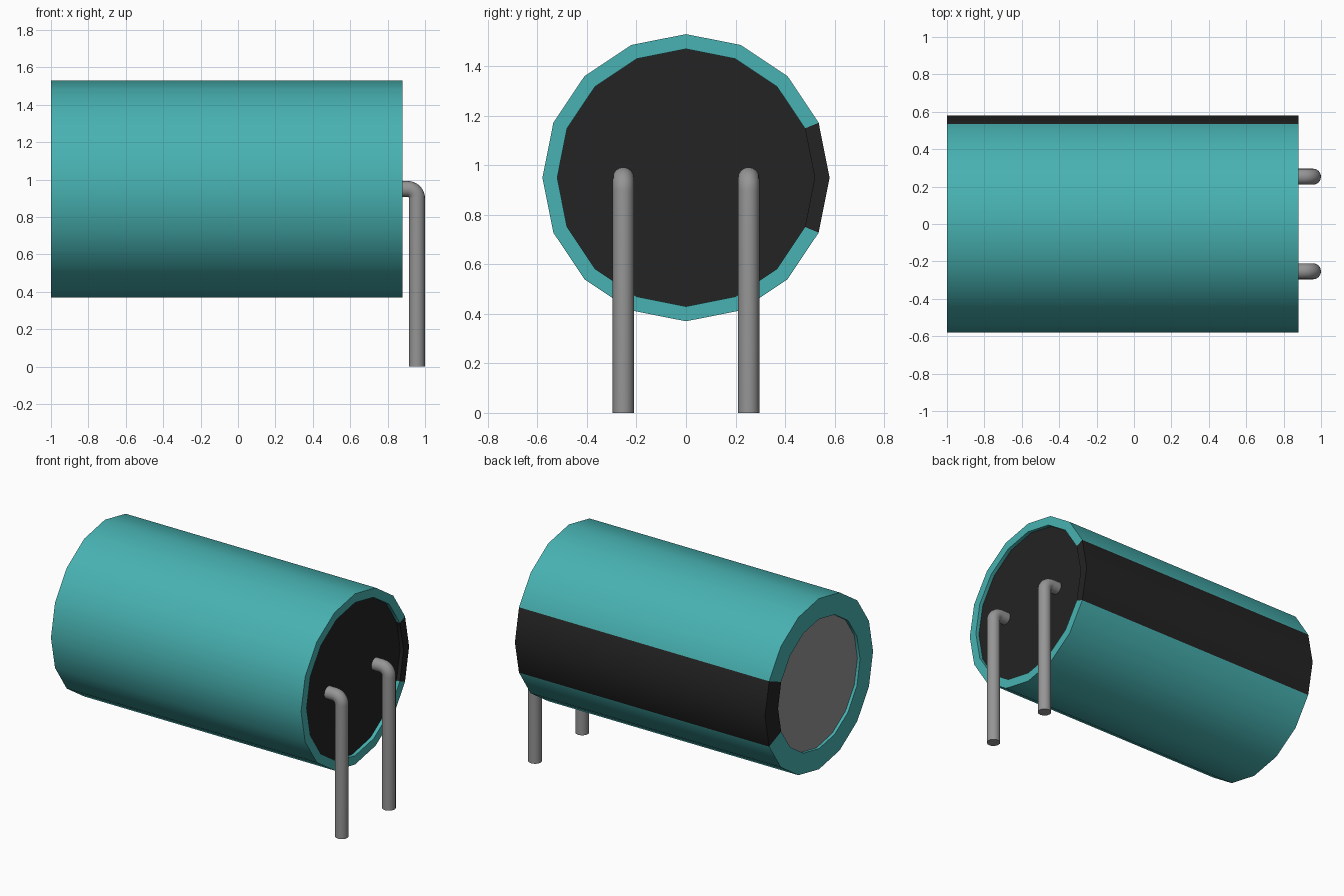
import bpy, bmesh, math
from mathutils import Vector

cube = bpy.data.objects.get("Cube")
if cube:
    bpy.data.objects.remove(cube, do_unlink=True)

SIDES = 16
AXIS_Z = 0.95


def material(name, rgb, rough=0.6):
    m = bpy.data.materials.new(name)
    m.use_nodes = True
    m.diffuse_color = (*rgb, 1)
    b = m.node_tree.nodes["Principled BSDF"]
    b.inputs["Base Color"].default_value = (*rgb, 1)
    b.inputs["Roughness"].default_value = rough
    return m


teal = material("teal sleeve", (0.065, 0.445, 0.445))
black = material("black", (0.017, 0.017, 0.017))
grey = material("metal grey", (0.30, 0.30, 0.30))


def finish(name, bm, mats):
    mesh = bpy.data.meshes.new(name)
    bm.to_mesh(mesh)
    bm.free()
    ob = bpy.data.objects.new(name, mesh)
    bpy.context.collection.objects.link(ob)
    for m in mats:
        mesh.materials.append(m)
    bpy.ops.object.select_all(action='DESELECT')
    ob.select_set(True)
    bpy.context.view_layer.objects.active = ob
    bpy.ops.object.shade_smooth_by_angle(angle=math.radians(35))
    return ob


def ring(bm, centre, u, v, radius, sides):
    """Circle of vertices in the plane of u and v."""
    return [bm.verts.new(centre + radius * (math.cos(a) * u + math.sin(a) * v))
            for a in (2 * math.pi * i / sides for i in range(sides))]


def bridge(bm, rings):
    """Skin consecutive rings; returns (side index, face) pairs."""
    out = []
    for a, b in zip(rings, rings[1:]):
        n = len(a)
        for i in range(n):
            j = (i + 1) % n
            out.append((i, bm.faces.new((a[i], a[j], b[j], b[i]))))
    return out


Y, Z = Vector((0, 1, 0)), Vector((0, 0, 1))

# Sleeve: profile (x, radius) revolved about the long axis, with rolled-in rims
profile = [(-0.975, 0.44), (-1.0, 0.44), (-1.0, 0.58),
           (0.88, 0.58), (0.88, 0.52), (0.85, 0.52)]
bm = bmesh.new()
rings = [ring(bm, Vector((x, 0, AXIS_Z)), Y, Z, r, SIDES) for x, r in profile]
for side, face in bridge(bm, rings):
    # polarity stripe: the two sides around +y
    face.material_index = 1 if side in (0, SIDES - 1) else 0
# faces were wound along +x with the outer wall facing outwards
bmesh.ops.reverse_faces(bm, faces=bm.faces[:])
bm.normal_update()
if sum(f.normal.dot(f.calc_center_median() - Vector((0, 0, AXIS_Z)))
       * f.calc_area() for f in bm.faces) < 0:
    bmesh.ops.reverse_faces(bm, faces=bm.faces[:])
finish("sleeve", bm, [teal, black])


# Recessed end discs
def end_disc(name, x, radius, facing, mat):
    bm = bmesh.new()
    face = bm.faces.new(ring(bm, Vector((x, 0, AXIS_Z)), Y, Z, radius, SIDES))
    face.normal_update()
    if face.normal.x * facing < 0:
        face.normal_flip()
    finish(name, bm, [mat])


end_disc("metal_end", -0.98, 0.44, -1, grey)
end_disc("rubber_seal", 0.855, 0.52, 1, black)


# Bent wire leads: out of the seal, through a quarter bend, down to the ground
def lead(name, y, radius=0.043, bend=0.05, drop_x=0.957):
    cx, cz = drop_x - bend, AXIS_Z - bend
    path = [(0.84, AXIS_Z, 0.0)]
    for k in range(9):
        t = math.pi / 2 * k / 8
        path.append((cx + bend * math.sin(t), cz + bend * math.cos(t), t))
    path.append((drop_x, 0.0, math.pi / 2))
    bm = bmesh.new()
    rings = [ring(bm, Vector((x, y, z)), Y,
                  Vector((math.sin(t), 0, math.cos(t))), radius, 16)
             for x, z, t in path]
    bridge(bm, rings)
    bm.faces.new(rings[0])
    bm.faces.new(rings[-1])
    bmesh.ops.recalc_face_normals(bm, faces=bm.faces[:])
    finish(name, bm, [grey])


lead("right_lead", -0.253)
lead("left_lead", 0.253)
